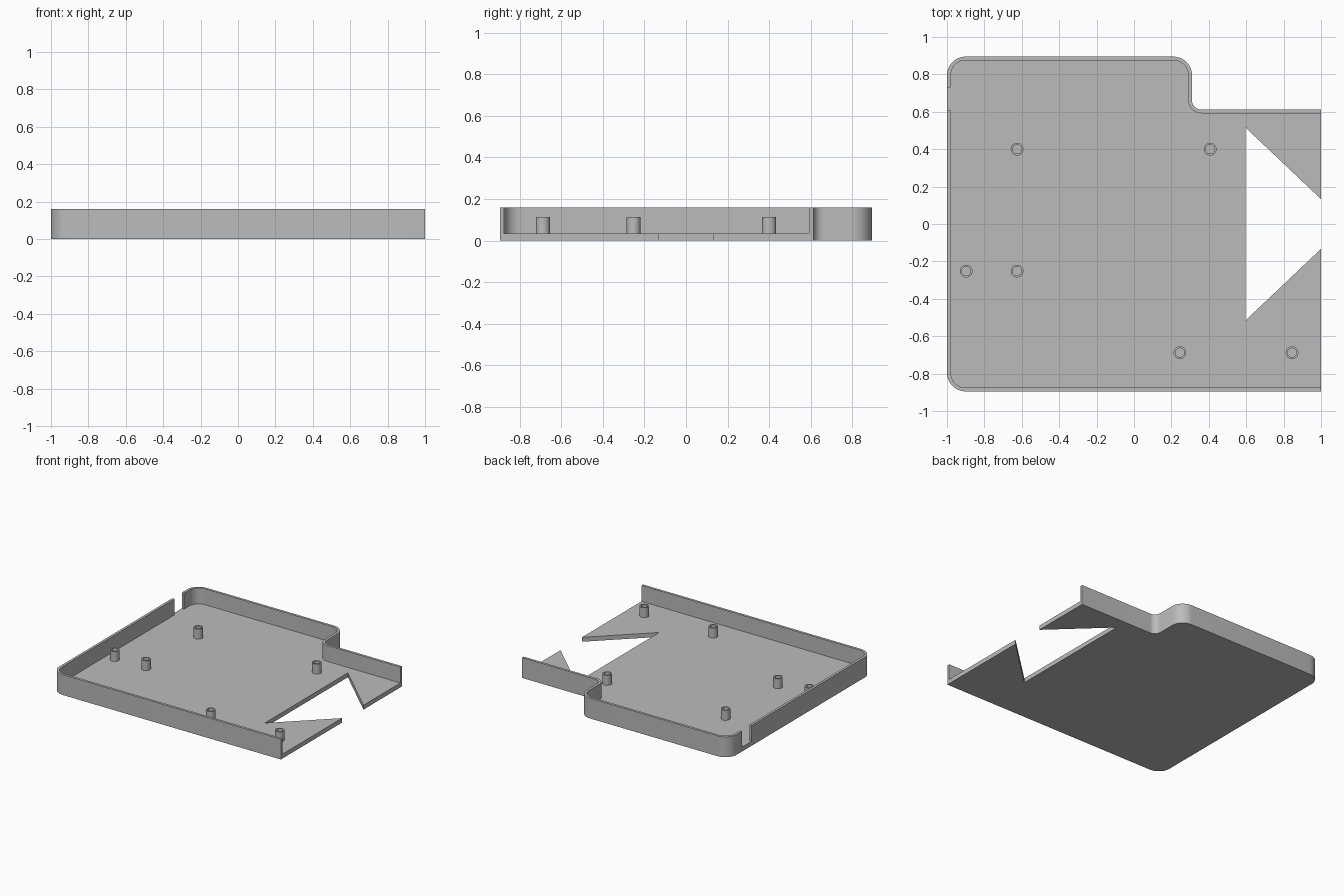
import bpy, bmesh, math
from mathutils import Vector

if "Cube" in bpy.data.objects:
    bpy.data.objects.remove(bpy.data.objects["Cube"])

HEIGHT, FLOOR, WALL = 0.16, 0.035, 0.02

grey = bpy.data.materials.new("plain grey")
grey.diffuse_color = (0.5, 0.5, 0.5, 1)
grey.use_nodes = True
grey.node_tree.nodes["Principled BSDF"].inputs["Base Color"].default_value = grey.diffuse_color


def rounded(corners, steps=12):
    """Outline from (x, y, radius) corners, with tangent arcs at the corners."""
    pts = []
    for i, (x, y, r) in enumerate(corners):
        p = Vector((x, y))
        if r == 0:
            pts.append(p)
            continue
        a = (Vector(corners[i - 1][:2]) - p).normalized()
        b = (Vector(corners[(i + 1) % len(corners)][:2]) - p).normalized()
        for k in range(steps + 1):
            t = k / steps * math.pi / 2
            pts.append(p + r * (a * (1 - math.sin(t)) + b * (1 - math.cos(t))))
    return pts


def prism(name, outline, z0, z1):
    bm = bmesh.new()
    face = bm.faces.new([bm.verts.new((p[0], p[1], z0)) for p in outline])
    top = bmesh.ops.extrude_face_region(bm, geom=[face])["geom"]
    bmesh.ops.translate(bm, vec=(0, 0, z1 - z0),
                        verts=[v for v in top if isinstance(v, bmesh.types.BMVert)])
    bmesh.ops.recalc_face_normals(bm, faces=bm.faces)
    return finish(name, bm)


def finish(name, bm):
    mesh = bpy.data.meshes.new(name)
    bm.to_mesh(mesh)
    bm.free()
    mesh.materials.append(grey)
    obj = bpy.data.objects.new(name, mesh)
    bpy.context.collection.objects.link(obj)
    return obj


def activate(obj):
    bpy.ops.object.select_all(action='DESELECT')
    obj.select_set(True)
    bpy.context.view_layer.objects.active = obj


def cut(obj, cutter):
    mod = obj.modifiers.new("cut", 'BOOLEAN')
    mod.operation, mod.solver, mod.object = 'DIFFERENCE', 'EXACT', cutter
    activate(obj)
    bpy.ops.object.modifier_apply(modifier=mod.name)
    bpy.data.objects.remove(cutter)


def smooth(obj):
    activate(obj)
    bpy.ops.object.shade_smooth_by_angle(angle=math.radians(30))


# Tray body with a stepped back corner
W = WALL
tray = prism("tray", rounded([
    (-1, -0.895, 0.1), (1, -0.895, 0), (1, 0.612, 0),
    (0.31, 0.612, 0.05), (0.31, 0.895, 0.1), (-1, 0.895, 0.1)]), 0, HEIGHT)

# Inner cavity, open on the right side
cut(tray, prism("cavity_cutter", rounded([
    (-1 + W, -0.895 + W, 0.08), (1.2, -0.895 + W, 0), (1.2, 0.612 - W, 0),
    (0.31 - W, 0.612 - W, 0.07), (0.31 - W, 0.895 - W, 0.08),
    (-1 + W, 0.895 - W, 0.08)]), FLOOR, 0.3))

# Flared cutout in the floor at the open side
slope = (0.517 - 0.133) / (1 - 0.595)
far = 0.133 - 0.1 * slope
cut(tray, prism("floor_cutter", [(0.595, -0.517), (1.1, -far), (1.1, far), (0.595, 0.517)],
                -0.1, 0.1))

# Cable notch in the left wall
cut(tray, prism("notch_cutter", [(-1.1, 0.61), (-0.97, 0.61), (-0.97, 0.73), (-1.1, 0.73)],
                FLOOR, 0.3))
smooth(tray)

# Hollow mounting posts
POST_OUT, POST_IN, POST_TOP, SIDES = 0.034, 0.024, 0.113, 32
for n, (px, py) in enumerate([(-0.625, 0.4), (0.407, 0.4), (-0.897, -0.252),
                              (-0.625, -0.252), (0.245, -0.688), (0.845, -0.688)], 1):
    bm = bmesh.new()
    rings = []
    for r, z in [(POST_OUT, FLOOR), (POST_OUT, POST_TOP), (POST_IN, POST_TOP), (POST_IN, FLOOR)]:
        rings.append([bm.verts.new((px + r * math.cos(k * math.tau / SIDES),
                                    py + r * math.sin(k * math.tau / SIDES), z))
                      for k in range(SIDES)])
    for low, high in zip(rings, rings[1:]):
        for k in range(SIDES):
            j = (k + 1) % SIDES
            bm.faces.new((low[k], low[j], high[j], high[k]))
    smooth(finish(f"mounting_post_{n}", bm))
